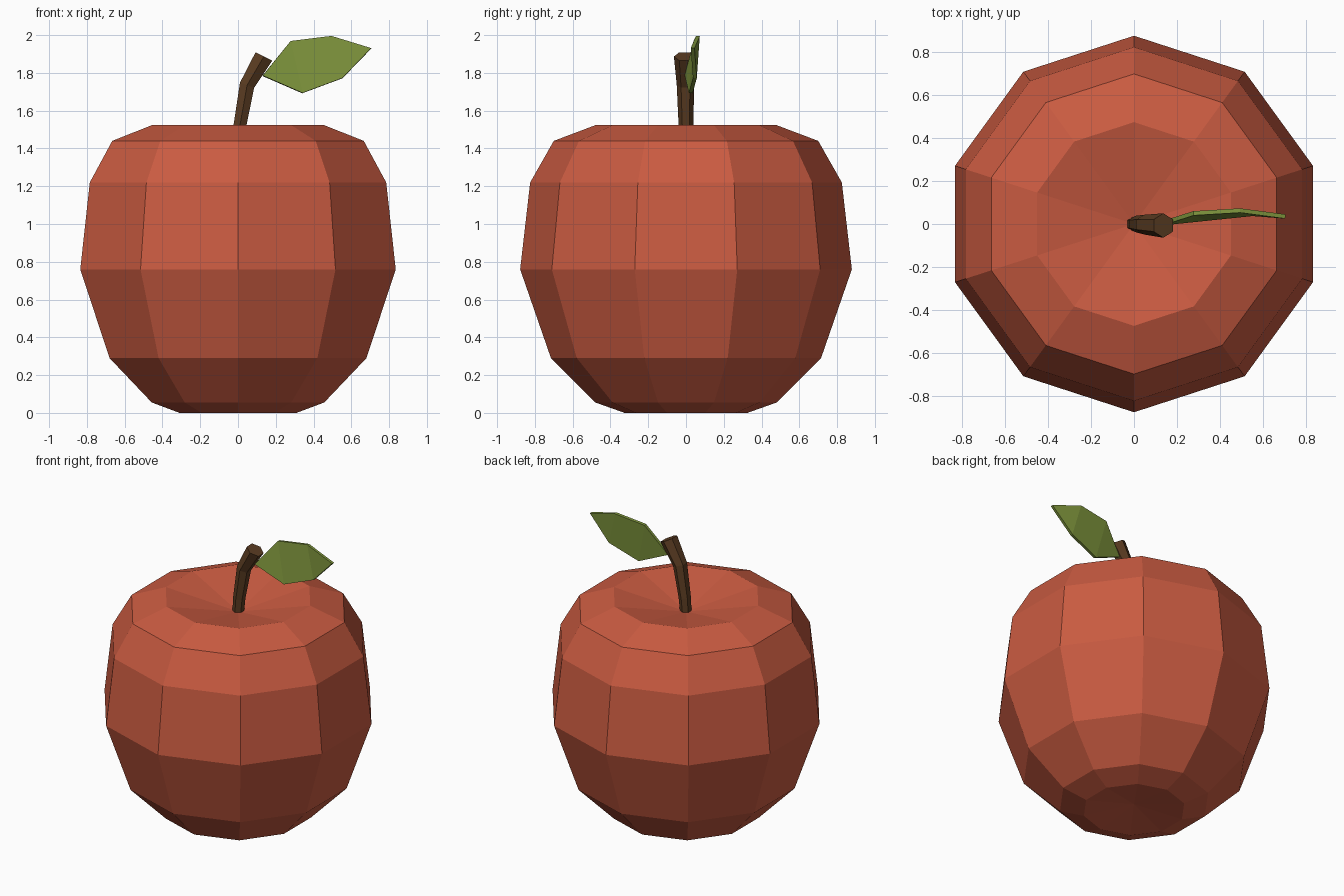
import bpy, bmesh, math
from mathutils import Vector

if "Cube" in bpy.data.objects:
    bpy.data.objects.remove(bpy.data.objects["Cube"])


def material(name, rgb):
    m = bpy.data.materials.new(name)
    m.diffuse_color = (*rgb, 1)
    m.use_nodes = True
    m.node_tree.nodes["Principled BSDF"].inputs["Base Color"].default_value = m.diffuse_color
    return m


def finish(name, bm, mat):
    bmesh.ops.recalc_face_normals(bm, faces=bm.faces[:])
    me = bpy.data.meshes.new(name)
    bm.to_mesh(me)
    bm.free()
    me.materials.append(mat)
    ob = bpy.data.objects.new(name, me)
    bpy.context.collection.objects.link(ob)
    return ob


def bridge(bm, rings):
    for a, b in zip(rings, rings[1:]):
        n = len(a)
        for i in range(n):
            j = (i + 1) % n
            bm.faces.new((a[i], a[j], b[j], b[i]))


red = material("apple red", (0.59, 0.105, 0.053))
brown = material("stem brown", (0.105, 0.046, 0.016))
green = material("leaf green", (0.21, 0.30, 0.046))

# Apple body: ten-sided lathe with dimples at both ends
profile = [(0.325, 0), (0.48, 0.055), (0.715, 0.29), (0.878, 0.76),
           (0.825, 1.22), (0.70, 1.44), (0.475, 1.525)]
bm = bmesh.new()
rings = []
for r, z in profile:
    angles = [math.pi / 2 + i * math.tau / 10 for i in range(10)]
    rings.append([bm.verts.new((r * math.cos(a), r * math.sin(a), z)) for a in angles])
bridge(bm, rings)
for ring, z in ((rings[0], 0.04), (rings[-1], 1.42)):
    tip = bm.verts.new((0, 0, z))
    for i in range(10):
        bm.faces.new((ring[i], ring[(i + 1) % 10], tip))
finish("apple_body", bm, red)

# Stem: six-sided tapered tube along a bent path
path = [((0, 0, 1.40), (0.1, 1), 0.036), ((0.01, 0, 1.52), (0.12, 1), 0.039),
        ((0.048, -0.003, 1.735), (0.34, 1), 0.046), ((0.137, -0.007, 1.887), (0.5, 1), 0.057)]
bm = bmesh.new()
rings = []
for c, (tx, tz), r in path:
    side = Vector((tz, 0, -tx)).normalized()
    rings.append([bm.verts.new(Vector(c) + r * (side * math.sin(k * math.tau / 6)
                  + Vector((0, math.cos(k * math.tau / 6), 0)))) for k in range(6)])
bridge(bm, rings)
bm.faces.new(rings[0])
bm.faces.new(rings[-1])
finish("stem", bm, brown)

# Leaf: bent blade with a little thickness
outline = [(0.13, 0.003, 1.785), (0.278, 0.05, 1.968), (0.495, 0.063, 1.995),
           (0.706, 0.035, 1.931), (0.553, 0.047, 1.772), (0.341, 0.025, 1.693)]
bm = bmesh.new()
v = [bm.verts.new(p) for p in outline]
for f in ((0, 1, 5), (1, 2, 4, 5), (2, 3, 4)):
    bm.faces.new([v[i] for i in f])
leaf = finish("leaf", bm, green)
mod = leaf.modifiers.new("thickness", "SOLIDIFY")
mod.thickness = 0.02
mod.offset = 0
